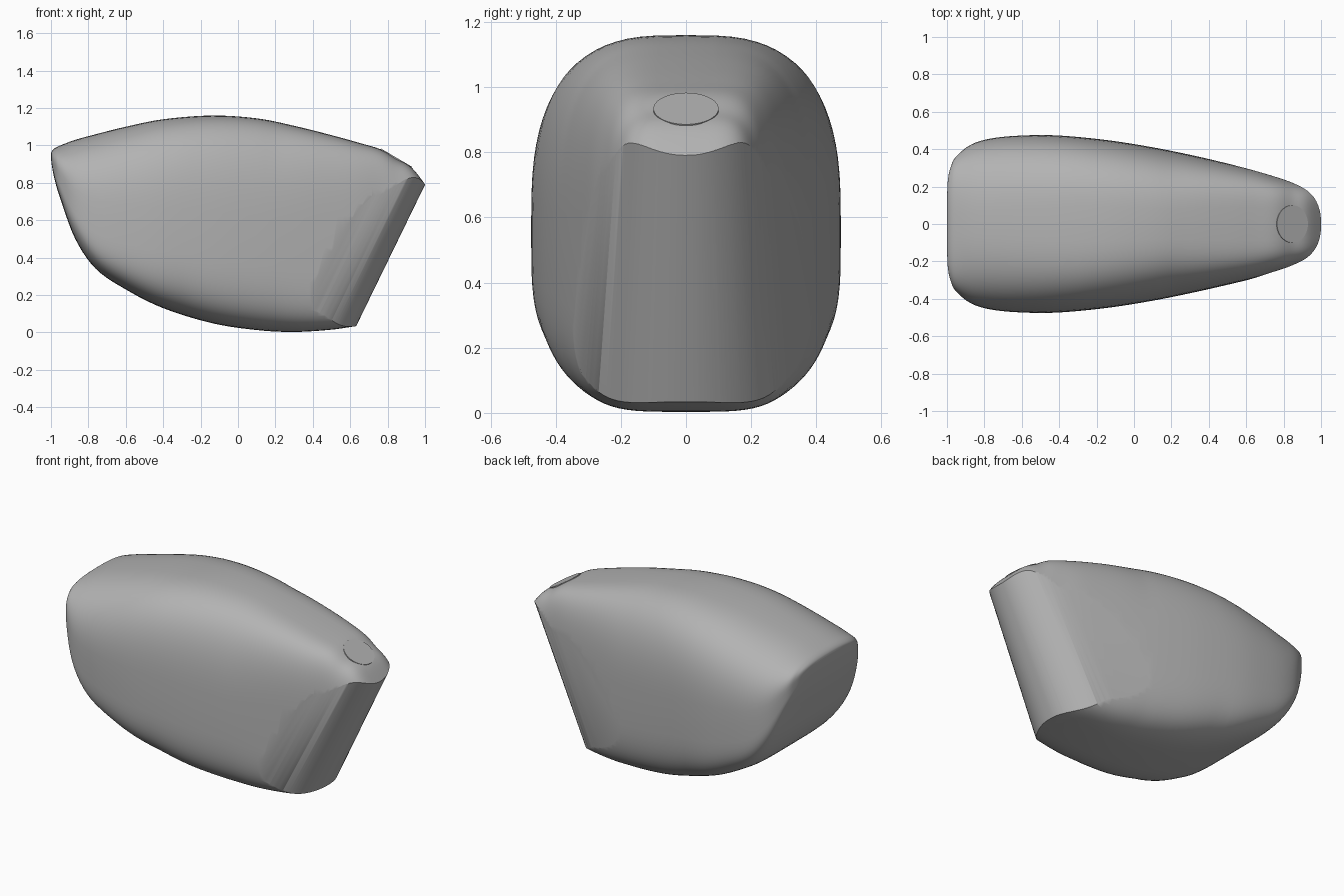
import bpy, bmesh, math
from mathutils import Vector

if "Cube" in bpy.data.objects:
    bpy.data.objects.remove(bpy.data.objects["Cube"])

grey = bpy.data.materials.new("plain grey")
grey.use_nodes = True
grey.diffuse_color = (0.45, 0.45, 0.45, 1)
grey.node_tree.nodes["Principled BSDF"].inputs["Base Color"].default_value = grey.diffuse_color


def loft(name, rings):
    """Skin closed rings of equal length and cap both ends."""
    bm = bmesh.new()
    loops = [[bm.verts.new(p) for p in ring] for ring in rings]
    for a, b in zip(loops, loops[1:]):
        for i in range(len(a)):
            j = (i + 1) % len(a)
            bm.faces.new((a[i], a[j], b[j], b[i]))
    bm.faces.new(loops[0])
    bm.faces.new(loops[-1])
    bmesh.ops.recalc_face_normals(bm, faces=bm.faces)
    mesh = bpy.data.meshes.new(name)
    bm.to_mesh(mesh)
    bm.free()
    mesh.materials.append(grey)
    obj = bpy.data.objects.new(name, mesh)
    bpy.context.collection.objects.link(obj)
    return obj


def smooth_path(points, steps):
    """Catmull-Rom interpolation through points."""
    pts = [Vector(p) for p in points]
    pts = [2 * pts[0] - pts[1]] + pts + [2 * pts[-1] - pts[-2]]
    out = []
    for p, a, b, n in zip(pts, pts[1:], pts[2:], pts[3:]):
        for s in range(steps):
            t = s / steps
            out.append(a + t / 2 * ((b - p) + t * ((2 * p - 5 * a + 4 * b - n)
                                                   + t * (3 * a - p - 3 * b + n))))
    return out + [pts[-2]]


def power(value, exponent):
    return math.copysign(abs(value) ** exponent, value)


def ramp(x, start, end):
    return min(max((x - start) / (end - start), 0), 1)


def section(x, low, high, width, sides=80):
    """Rounded-box cross-section, widest below its middle."""
    nose, rear = ramp(x, 0.2, 0.8), ramp(x, -0.3, -0.9)
    top_power = 3.2 + 1.5 * nose - 0.6 * rear
    base_power = 3.8 + 1.5 * nose + 1.7 * rear
    waist = low + 0.42 * (high - low)
    ring = []
    for i in range(sides):
        a = math.tau * i / sides
        n, height = (top_power, high - waist) if math.sin(a) > 0 else (base_power, waist - low)
        ring.append((x, width * power(math.cos(a), 2 / n),
                     waist + height * power(math.sin(a), 2 / n)))
    return ring


# Body stations: x, bottom, top, half width
stations = [
    (-1, .93, .955, .13), (-.995, .89, .97, .235), (-.98, .815, .985, .305),
    (-.95, .715, 1.0, .362), (-.87, .5, 1.03, .425), (-.76, .34, 1.06, .458),
    (-.6, .23, 1.1, .473), (-.4, .13, 1.14, .473), (-.14, .05, 1.16, .448),
    (.1, .013, 1.145, .41), (.3, .003, 1.105, .37), (.5, .015, 1.055, .325),
    (.64, .035, 1.016, .291), (.76, .045, .98, .255), (.845, .05, .93, .233),
    (.93, .06, .88, .212), (1.02, .08, .765, .19)]
body = loft("body", [section(*s) for s in smooth_path(stations, 5)])

# Slanted wedge that trims the rounded nose
half = []
for i in range(25):
    a = math.pi / 2 * i / 24
    u = 0.75 + 0.25 * power(math.cos(a), 0.9)
    half.append((u, 0.19 * power(math.sin(a), 0.9) + 0.27 * (1 - u)))
half.append((-2, 1.25))
plan = half + [(u, -y) for u, y in reversed(half[1:])]


def wedge_ring(z):
    drop = 0.79 - z
    return [(u - 0.487 * drop, y * (1 + 0.33 * drop), z) for u, y in plan]


wedge = loft("nose_trim", [wedge_ring(-0.3), wedge_ring(1.4)])
wedge.hide_render = True
trim = body.modifiers.new("nose trim", 'BOOLEAN')
trim.operation = 'INTERSECT'
trim.solver = 'EXACT'
trim.object = wedge
bpy.context.view_layer.objects.active = body
body.select_set(True)
bpy.ops.object.modifier_apply(modifier=trim.name)
bpy.data.objects.remove(wedge)
bpy.ops.object.shade_smooth_by_angle(angle=math.radians(35))

# Flat round pad on the sloping top of the nose
rear, front = Vector((.765, 0, .983)), Vector((.93, 0, .886))
along = (front - rear).normalized()
normal = Vector((-along.z, 0, along.x))
rings = []
for depth in (0.04, 0):
    ring = []
    for i in range(40):
        a = math.tau * i / 40
        ring.append((rear + front) / 2 + along * 0.096 * math.cos(a)
                    + Vector((0, 0.1 * math.sin(a), 0)) - normal * depth)
    rings.append(ring)
loft("nose_pad", rings)
